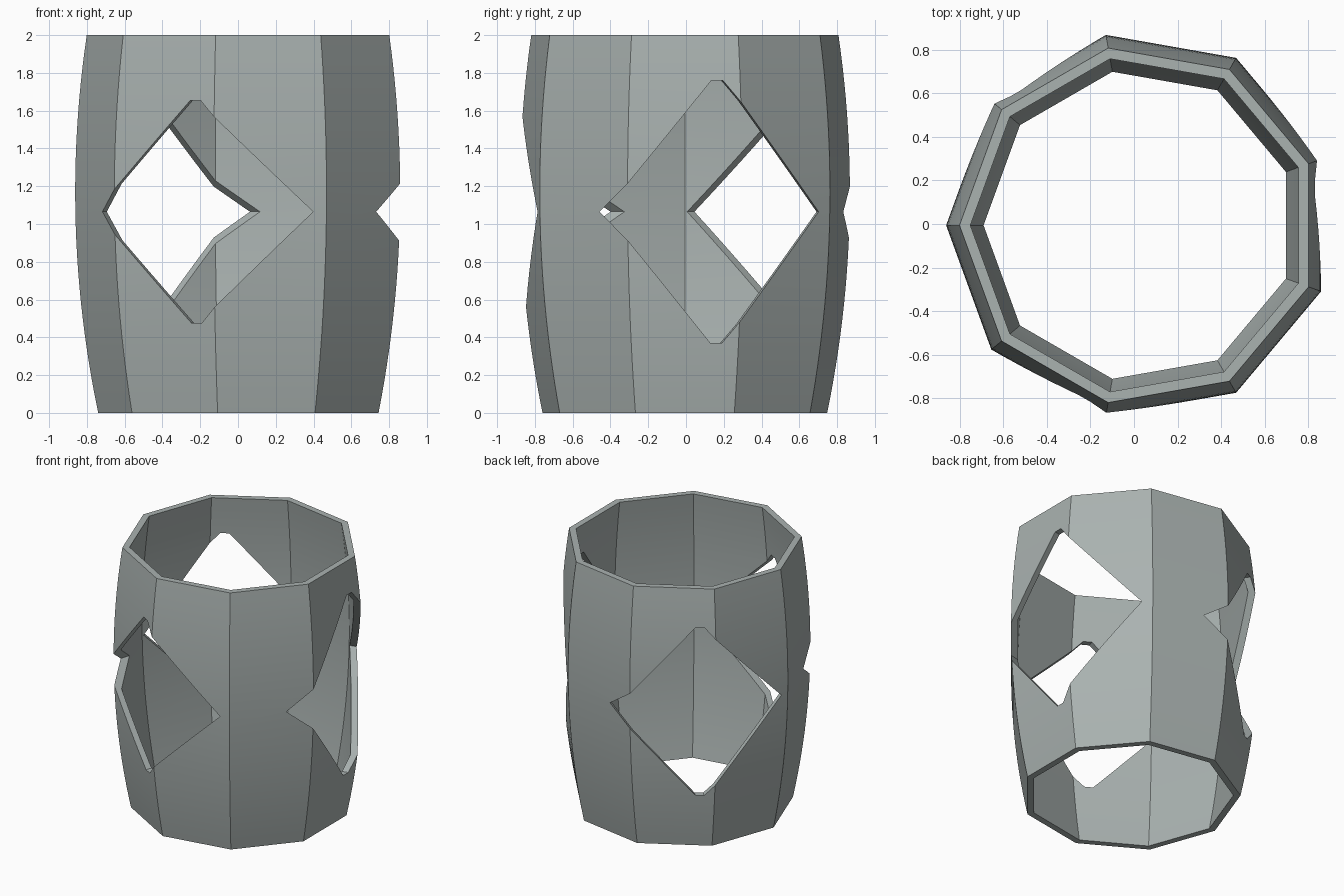
import bpy, bmesh
from math import radians, sin, cos
from mathutils import Vector

cube = bpy.data.objects.get("Cube")
if cube:
    bpy.data.objects.remove(cube, do_unlink=True)

SIDES, ROWS, HEIGHT, WALL = 9, 24, 2.0, 0.05
CENTRE = Vector((0.025, -0.006, 0))


def material(name, rgb):
    mat = bpy.data.materials.new(name)
    mat.use_nodes = True
    mat.diffuse_color = (*rgb, 1)
    mat.node_tree.nodes["Principled BSDF"].inputs["Base Color"].default_value = (*rgb, 1)
    return mat


def make_object(name, bm, mat):
    bmesh.ops.recalc_face_normals(bm, faces=bm.faces[:])
    mesh = bpy.data.meshes.new(name)
    bm.to_mesh(mesh)
    bm.free()
    mesh.materials.append(mat)
    obj = bpy.data.objects.new(name, mesh)
    bpy.context.collection.objects.link(obj)
    return obj


def bulge(z):
    return 0.887 - 0.089 * (z - 1.17) ** 2


def ring(bm, radius, z):
    angles = [radians(180 + 360 * i / SIDES) for i in range(SIDES)]
    return [bm.verts.new(CENTRE + Vector((radius * cos(a), radius * sin(a), z))) for a in angles]


def bridge(bm, low, high):
    for i in range(len(low)):
        j = (i + 1) % len(low)
        bm.faces.new((low[i], low[j], high[j], high[i]))


def barrel(mat):
    # closed loop of rings: up the outside, down the inside
    bm = bmesh.new()
    levels = [HEIGHT * k / ROWS for k in range(ROWS + 1)]
    rings = [ring(bm, bulge(z), z) for z in levels]
    rings += [ring(bm, bulge(z) - WALL, z) for z in reversed(levels)]
    for k, low in enumerate(rings):
        bridge(bm, low, rings[(k + 1) % len(rings)])
    return make_object("barrel_shell", bm, mat)


def diamond_cutter(direction, half_width, half_height, mat):
    # blunt-tipped diamond prism pointing outward from the axis
    a = radians(direction)
    out, side = Vector((cos(a), sin(a), 0)), Vector((-sin(a), cos(a), 0))
    tip = 0.03
    outline = [(-half_width, 0), (-tip, -half_height), (tip, -half_height),
               (half_width, 0), (tip, half_height), (-tip, half_height)]
    bm = bmesh.new()
    ends = []
    for depth in (0.3, 1.3):
        ends.append([bm.verts.new(CENTRE + out * depth + side * u + Vector((0, 0, 1.065 + v)))
                     for u, v in outline])
        bm.faces.new(ends[-1])
    bridge(bm, *ends)
    cutter = make_object("window_cutter", bm, mat)
    cutter.hide_render = True
    return cutter


grey = material("grey_green", (0.40, 0.445, 0.435))
shell = barrel(grey)
bpy.context.view_layer.objects.active = shell
shell.select_set(True)

# three diamond windows around the wall
for direction, half_width, half_height in ((12, 0.59, 0.695), (133, 0.6, 0.65), (252.5, 0.59, 0.59)):
    cutter = diamond_cutter(direction, half_width, half_height, grey)
    mod = shell.modifiers.new("window", "BOOLEAN")
    mod.operation, mod.solver, mod.object = "DIFFERENCE", "EXACT", cutter
    bpy.ops.object.modifier_apply(modifier=mod.name)
    bpy.data.objects.remove(cutter, do_unlink=True)

bpy.ops.object.shade_smooth_by_angle(angle=radians(30))
